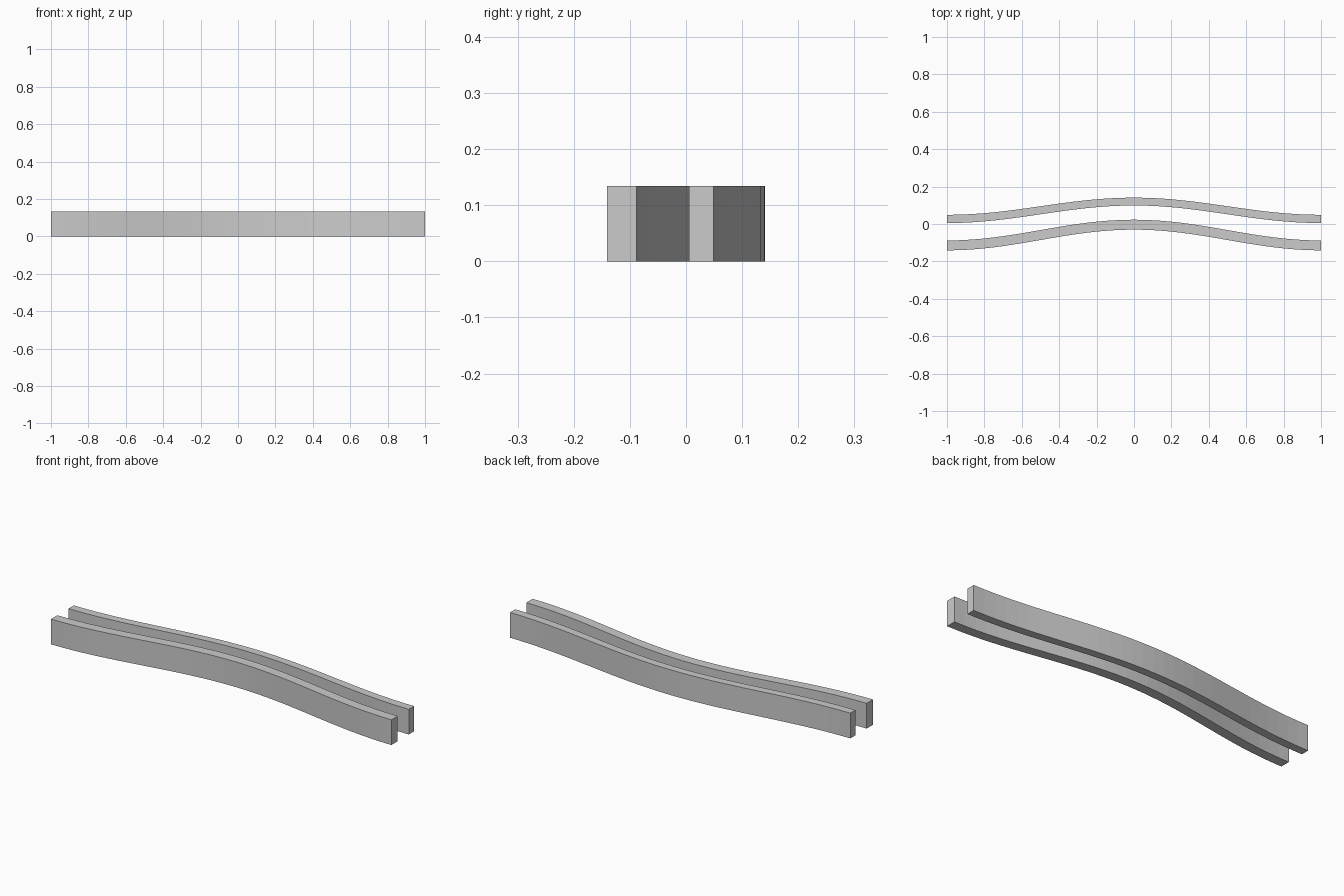
import bpy, bmesh, math

if "Cube" in bpy.data.objects:
    bpy.data.objects.remove(bpy.data.objects["Cube"])

SEGMENTS = 32
HEIGHT = 0.134

grey = bpy.data.materials.new("plain grey")
grey.diffuse_color = (0.6, 0.6, 0.6, 1)
grey.use_nodes = True
grey.node_tree.nodes["Principled BSDF"].inputs["Base Color"].default_value = grey.diffuse_color


def wave_rail(name, end_front, end_back, mid_front, mid_back):
    """Upright strip swept along x, bowing towards +y in the middle."""
    bm = bmesh.new()
    rings = []
    for i in range(SEGMENTS + 1):
        x = -1 + 2 * i / SEGMENTS
        t = (1 + math.cos(math.pi * x)) / 2
        f = end_front + (mid_front - end_front) * t
        b = end_back + (mid_back - end_back) * t
        rings.append([bm.verts.new((x, y, z)) for y, z in
                      ((f, 0), (b, 0), (b, HEIGHT), (f, HEIGHT))])
    for r, s in zip(rings, rings[1:]):
        for k in range(4):
            n = (k + 1) % 4
            bm.faces.new((r[k], r[n], s[n], s[k]))
    bm.faces.new(rings[0])
    bm.faces.new(rings[-1])
    bmesh.ops.recalc_face_normals(bm, faces=bm.faces)
    mesh = bpy.data.meshes.new(name)
    bm.to_mesh(mesh)
    bm.free()
    mesh.materials.append(grey)
    obj = bpy.data.objects.new(name, mesh)
    bpy.context.collection.objects.link(obj)
    return obj


# Two curved rails, the front one slightly thicker and more bowed
wave_rail("front_rail", -0.141, -0.088, -0.030, 0.023)
wave_rail("back_rail", 0.005, 0.049, 0.099, 0.141)
